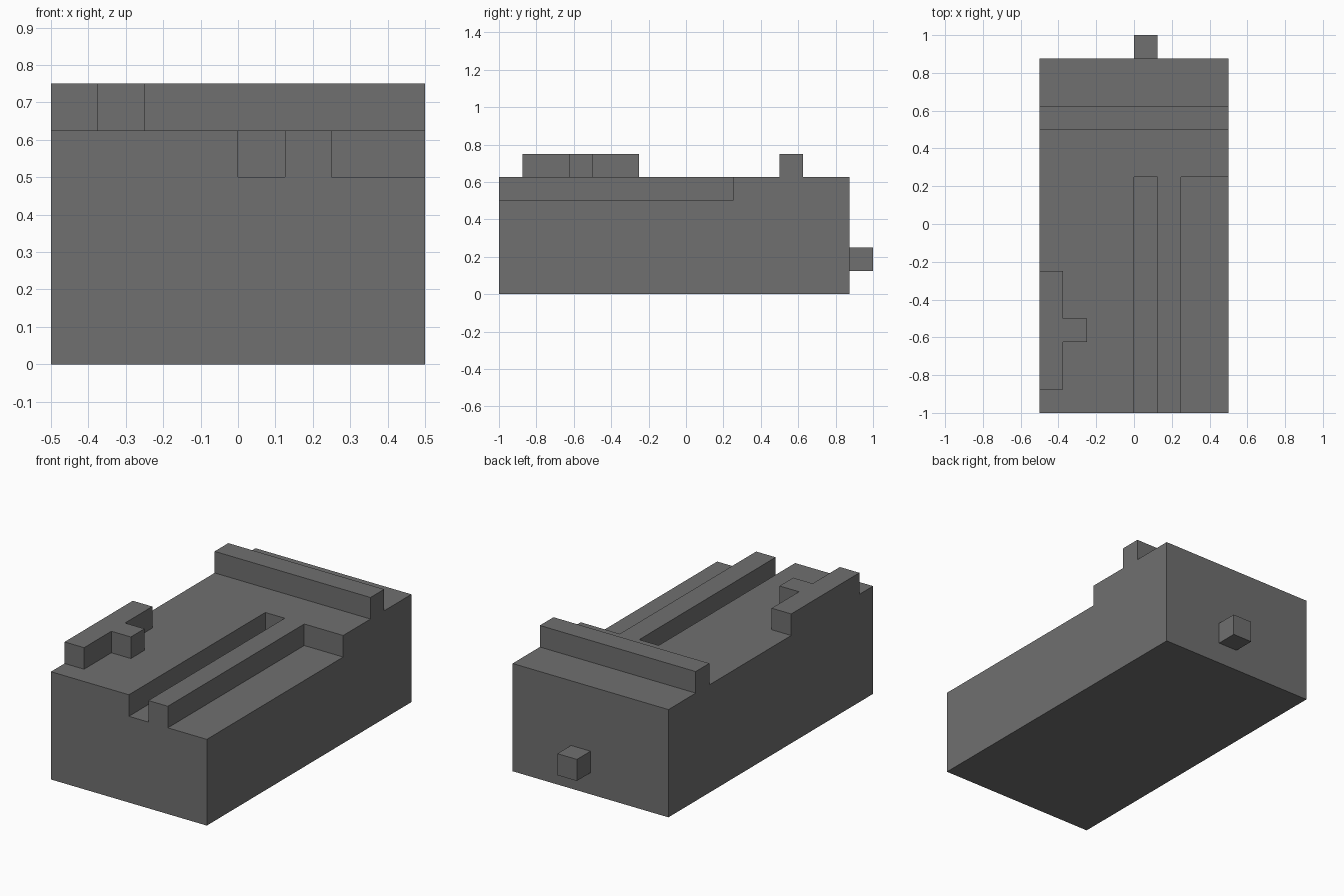
import bpy
import bmesh

if "Cube" in bpy.data.objects:
    bpy.data.objects.remove(bpy.data.objects["Cube"], do_unlink=True)

grey = bpy.data.materials.new("plain grey")
grey.use_nodes = True
colour = (0.16, 0.16, 0.16, 1)
grey.diffuse_color = colour
grey.node_tree.nodes["Principled BSDF"].inputs["Base Color"].default_value = colour

U = 0.125      # grid step shared by every part
DECK = 5 * U   # height of the deck


def prism(name, outline, z0, z1):
    """Extrude a plan outline (x, y) from z0 to z1."""
    bm = bmesh.new()
    base = bm.faces.new([bm.verts.new((x, y, z0)) for x, y in outline])
    top = bmesh.ops.extrude_face_region(bm, geom=[base])["geom"]
    verts = [v for v in top if isinstance(v, bmesh.types.BMVert)]
    bmesh.ops.translate(bm, verts=verts, vec=(0, 0, z1 - z0))
    bmesh.ops.recalc_face_normals(bm, faces=bm.faces)
    mesh = bpy.data.meshes.new(name)
    bm.to_mesh(mesh)
    bm.free()
    mesh.materials.append(grey)
    obj = bpy.data.objects.new(name, mesh)
    bpy.context.collection.objects.link(obj)
    return obj


def box(name, x0, x1, y0, y1, z0, z1):
    return prism(name, [(x0, y0), (x1, y0), (x1, y1), (x0, y1)], z0, z1)


def cut(target, cutter):
    """Subtract the cutter, then remove it."""
    cutter.hide_render = True
    mod = target.modifiers.new("cut", "BOOLEAN")
    mod.operation = "DIFFERENCE"
    mod.solver = "EXACT"
    mod.object = cutter
    bpy.context.view_layer.objects.active = target
    bpy.ops.object.modifier_apply(modifier=mod.name)
    bpy.data.objects.remove(cutter, do_unlink=True)


# Main block with a narrow groove and a wide side ledge, both open at the front
body = box("body", -4 * U, 4 * U, -8 * U, 7 * U, 0, DECK)
cut(body, box("groove_cutter", 0, U, -9 * U, 2 * U, 4 * U, 6 * U))
cut(body, box("ledge_cutter", 2 * U, 5 * U, -9 * U, 2 * U, 4 * U, 6 * U))

# Raised bar across the rear of the deck
box("cross_bar", -4 * U, 4 * U, 4 * U, 5 * U, DECK, DECK + U)

# T-shaped rail along the right edge
rail = [(-4, -7), (-3, -7), (-3, -5), (-2, -5), (-2, -4), (-3, -4), (-3, -2), (-4, -2)]
prism("side_rail", [(x * U, y * U) for x, y in rail], DECK, DECK + U)

# Small peg on the back wall
box("back_peg", 0, U, 7 * U, 8 * U, U, 2 * U)
